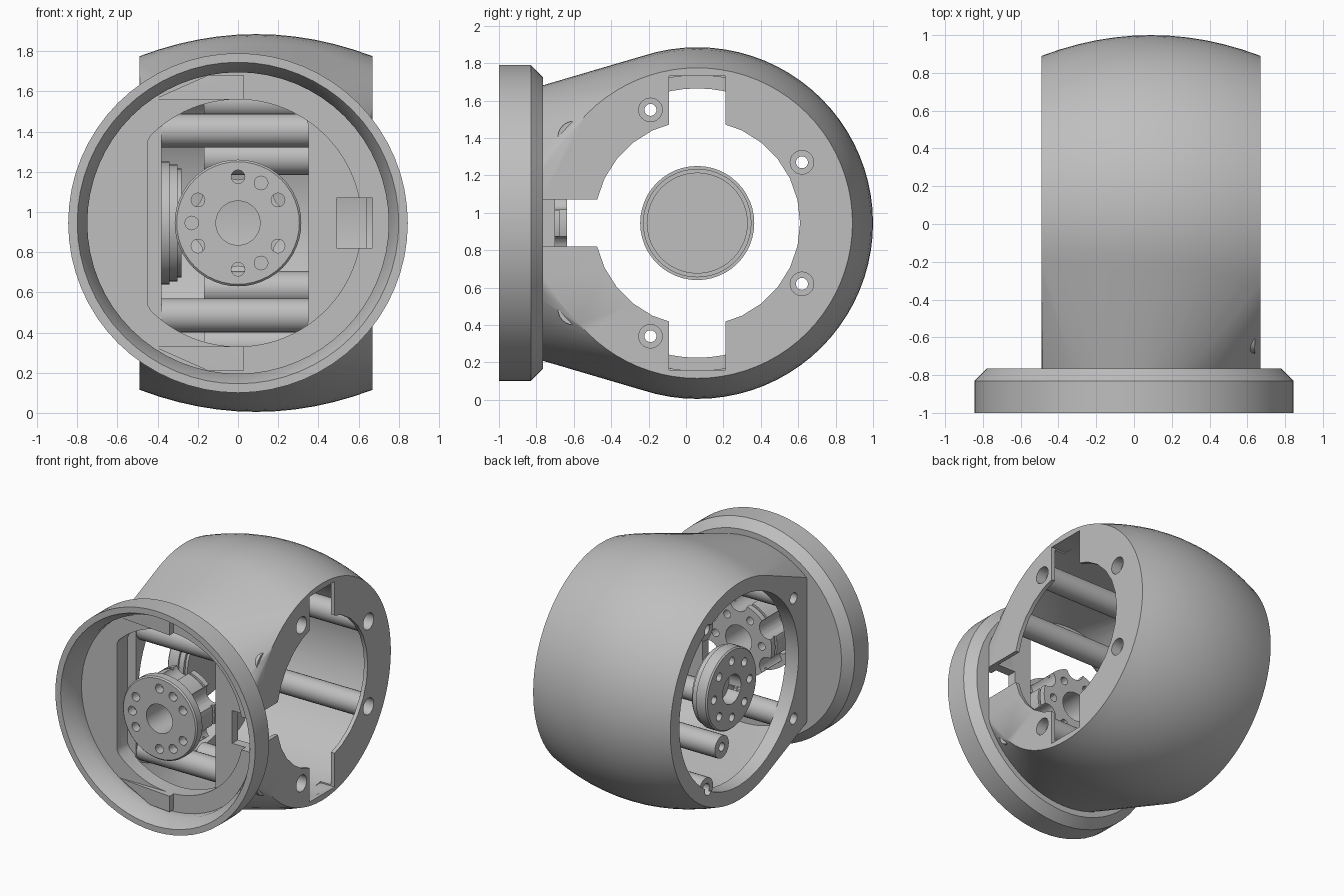
import bpy, bmesh, math
from mathutils import Vector

if "Cube" in bpy.data.objects:
    bpy.data.objects.remove(bpy.data.objects["Cube"])

grey = bpy.data.materials.new("machined grey")
grey.use_nodes = True
grey.diffuse_color = (0.52, 0.52, 0.52, 1)
grey.node_tree.nodes["Principled BSDF"].inputs["Base Color"].default_value = grey.diffuse_color

CZ = 0.945            # height of both axes
CY = 0.06             # depth of the barrel axis
X0, X1 = -0.49, 0.67  # barrel ends
INNER = 0.64          # inside of the thin left end plate
TAU = 2 * math.pi


def finish(name, bm):
    bmesh.ops.recalc_face_normals(bm, faces=bm.faces)
    mesh = bpy.data.meshes.new(name)
    bm.to_mesh(mesh)
    bm.free()
    mesh.materials.append(grey)
    obj = bpy.data.objects.new(name, mesh)
    bpy.context.collection.objects.link(obj)
    return obj


def lathe(name, profile, axis, centre, seg=48, closed=False):
    """Spin (radius, distance) points around an axis along X or Y."""
    bm = bmesh.new()
    vs = [bm.verts.new((d, r, 0) if axis == "X" else (r, d, 0)) for r, d in profile]
    pairs = list(zip(vs, vs[1:])) + ([(vs[-1], vs[0])] if closed else [])
    edges = [bm.edges.new(p) for p in pairs]
    direction = (1, 0, 0) if axis == "X" else (0, 1, 0)
    bmesh.ops.spin(bm, geom=vs + edges, cent=(0, 0, 0), axis=direction,
                   angle=TAU, steps=seg, use_merge=False)
    bmesh.ops.remove_doubles(bm, verts=bm.verts, dist=0.0002)
    bmesh.ops.translate(bm, verts=bm.verts, vec=centre)
    return finish(name, bm)


def cyl(name, r, a, b, axis, centre, seg=24):
    return lathe(name, [(0, a), (r, a), (r, b), (0, b)], axis, centre, seg)


def box(name, lo, hi):
    lo, hi = Vector(lo), Vector(hi)
    bm = bmesh.new()
    bmesh.ops.create_cube(bm, size=1)
    bmesh.ops.scale(bm, vec=hi - lo, verts=bm.verts)
    bmesh.ops.translate(bm, vec=(lo + hi) / 2, verts=bm.verts)
    return finish(name, bm)


def disc_points(r, y, x0, x1, n=96):
    """Circle facing the front, trimmed to a range of x."""
    return [(min(max(r * math.cos(TAU * i / n), x0), x1), y, CZ + r * math.sin(TAU * i / n))
            for i in range(n)]


def barrel_points(r, bulge, x0, x1, front, rings=12, n=80):
    """Bulged barrel along x, flattened where it would pass the front plane."""
    pts = []
    for k in range(rings + 1):
        t = k / rings
        rad = r - bulge * (2 * t - 1) ** 2
        x = x0 + t * (x1 - x0)
        pts += [(x, max(CY + rad * math.cos(TAU * i / n), front),
                 CZ + rad * math.sin(TAU * i / n)) for i in range(n)]
    return pts


def hull(name, pts):
    bm = bmesh.new()
    for p in pts:
        bm.verts.new(p)
    bmesh.ops.remove_doubles(bm, verts=bm.verts, dist=0.0005)
    bmesh.ops.convex_hull(bm, input=bm.verts)
    loose = [v for v in bm.verts if not v.link_faces]
    bmesh.ops.delete(bm, geom=loose, context="VERTS")
    bmesh.ops.dissolve_limit(bm, angle_limit=0.002, verts=bm.verts, edges=bm.edges)
    return finish(name, bm)


def cut(target, *cutters):
    bpy.context.view_layer.objects.active = target
    for c in cutters:
        mod = target.modifiers.new("cut", "BOOLEAN")
        mod.operation, mod.solver, mod.object = "DIFFERENCE", "EXACT", c
        bpy.ops.object.modifier_apply(modifier=mod.name)
        bpy.data.objects.remove(c)


barrel_axis = (0, CY, CZ)
front_axis = (0, 0, CZ)
screws = [(-0.19, 0.605), (0.62, 0.325), (0.62, -0.325), (-0.19, -0.605)]

# Housing: bulged barrel blended into the round front flange, then hollowed
housing = hull("housing", barrel_points(0.94, 0.11, X0, X1, -0.77)
               + disc_points(0.735, -0.77, X0, X1))
cut(housing,
    hull("cavity", barrel_points(0.79, 0, -0.38, INNER, -0.70, 1)
         + disc_points(0.66, -0.70, -0.38, INNER)),
    hull("front_opening", disc_points(0.615, -0.85, -0.45, 0.35)
         + disc_points(0.615, -0.69, -0.45, 0.35)),
    cyl("right_opening", 0.72, -0.6, -0.3, "X", barrel_axis, 64),
    cyl("left_opening", 0.55, 0.5, 0.8, "X", barrel_axis, 28),
    box("cable_slot", (0.49, -0.9, 0.82), (0.75, -0.4, 1.07)))

# Key slots above and below the left opening
for s in (1, -1):
    z0, z1 = sorted((CZ + s * 0.45, CZ + s * 0.785))
    cut(housing, box("key_slot", (0.55, -0.09, z0), (0.75, 0.21, z1)))

# Counterbored screw holes in the end plate
for y, z in screws:
    cut(housing, cyl("screw_hole", 0.063, 0.6, 0.8, "X", (0, y, CZ + z)))

# Front flange ring with a solid floor beside the opening
flange = lathe("front_flange", [(0, -0.765), (0.78, -0.765), (0.845, -0.83), (0.845, -1),
                                (0.80, -1), (0.75, -0.9), (0.75, -0.82), (0, -0.82)],
               "Y", front_axis, 64)
cut(flange,
    hull("flange_opening", disc_points(0.615, -0.9, -0.45, 0.7)
         + disc_points(0.615, -0.7, -0.45, 0.7)),
    box("flange_slot", (0.49, -0.9, 0.82), (0.67, -0.7, 1.07)))

# Locking tabs on the flange floor
for s, label in ((1, "upper"), (-1, "lower")):
    hull(label + "_tab", [(x, y, CZ + s * z) for x, z, y in
                          ((-0.42, 0.615, -0.825), (-0.15, 0.735, -0.85),
                           (0.03, 0.735, -0.87), (0.03, 0.615, -0.87))]
         + [(x, -0.81, CZ + s * z) for x, z in
            ((-0.42, 0.615), (-0.15, 0.735), (0.03, 0.735), (0.03, 0.615))])

# Screw tubes with counterbored heads
for i, (y, z) in enumerate(screws):
    lathe(f"screw_tube_{i + 1}", [(0.032, -0.17), (0.085, -0.17), (0.085, INNER), (0.063, INNER),
                                  (0.063, 0.59), (0.032, 0.59)],
          "X", (0, y, CZ + z), 24, closed=True)

# Cross rods and short bosses drilled from the right end
for s, label in ((1, "upper"), (-1, "lower")):
    for part_name, y, z, end in (("cross_rod", -0.60, 0.46, INNER), ("boss", 0.43, 0.61, -0.30)):
        centre = (0, y, CZ + s * z)
        rod = cyl(f"{label}_{part_name}", 0.085, -0.47, end, "X", centre)
        for part in (rod, housing):
            cut(part, cyl("rod_hole", 0.042, -0.7, -0.36, "X", centre, 16))

# Motor disc inside the right opening, stepped on its inner side
motor = lathe("motor_disc", [(0, -0.43), (0.295, -0.43), (0.305, -0.42), (0.305, -0.34),
                             (0.29, -0.34), (0.29, -0.30), (0.27, -0.30), (0.27, -0.28),
                             (0, -0.28)], "X", barrel_axis)
cut(motor, cyl("motor_bore", 0.11, -0.5, -0.33, "X", barrel_axis))
for i in range(8):
    a = TAU * i / 8
    cut(motor, cyl("motor_hole", 0.032, -0.5, -0.36, "X",
                   (0, CY + 0.215 * math.cos(a), CZ + 0.215 * math.sin(a)), 12))

# Output hub: round face plate, lobed body and grooved rear
plate = lathe("hub_plate", [(0.11, -0.95), (0.305, -0.95), (0.315, -0.94), (0.315, -0.88),
                            (0.11, -0.88)], "Y", front_axis, closed=True)
for deg in range(0, 360, 30):
    if deg % 120:
        a = math.radians(deg)
        cut(plate, cyl("plate_hole", 0.034, -1.1, -0.8, "Y",
                       (0.23 * math.cos(a), 0, CZ + 0.23 * math.sin(a)), 16))

lobes = lathe("hub_lobes", [(0.11, -0.88), (0.28, -0.88), (0.28, -0.70), (0.265, -0.70),
                            (0.265, -0.68), (0.28, -0.68), (0.28, -0.635), (0.11, -0.635)],
              "Y", front_axis, closed=True)
for i in range(6):
    a = TAU * (i + 0.5) / 6
    b = TAU * i / 6
    cut(lobes, cyl("lobe_notch", 0.075, -1, -0.5, "Y",
                   (0.29 * math.cos(a), 0, CZ + 0.29 * math.sin(a)), 20),
        cyl("lobe_hole", 0.03, -0.8, -0.55, "Y",
            (0.195 * math.cos(b), 0, CZ + 0.195 * math.sin(b)), 12))

# Smooth the curved faces while keeping edges crisp
for obj in bpy.context.collection.objects:
    if obj.type == "MESH" and grey.name in obj.data.materials:
        bpy.ops.object.select_all(action="DESELECT")
        obj.select_set(True)
        bpy.context.view_layer.objects.active = obj
        bpy.ops.object.shade_smooth_by_angle(angle=math.radians(30))
